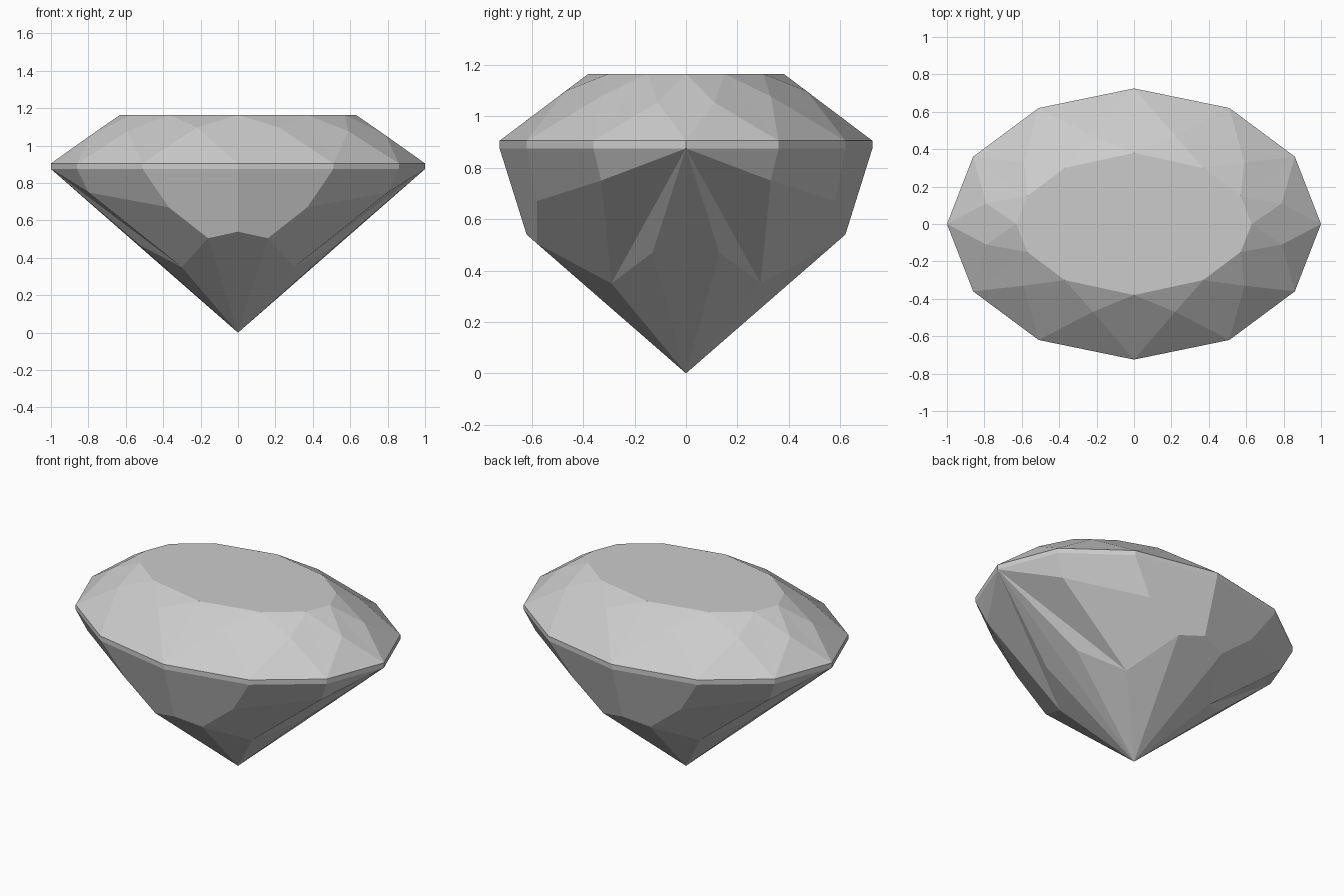
import bpy
import bmesh
from mathutils import Vector

cube = bpy.data.objects.get("Cube")
if cube:
    bpy.data.objects.remove(cube, do_unlink=True)

TABLE_Z, TOP_Z, BELT_Z = 1.165, 0.905, 0.875
CORE = Vector((0, 0, 0.8))

stone = bpy.data.materials.new("pale grey stone")
stone.use_nodes = True
grey = (0.6, 0.6, 0.6, 1)
stone.diffuse_color = grey
stone.node_tree.nodes["Principled BSDF"].inputs["Base Color"].default_value = grey


def ring(outline, z):
    return [(x, y, z) for x, y in outline]


def facet_part(name, facets):
    """Build one quarter of a part from its facets and mirror it across x and y."""
    bm = bmesh.new()
    for corners in facets:
        face = bm.faces.new([bm.verts.new(c) for c in corners])
        face.normal_update()
        if face.normal.dot(face.calc_center_median() - CORE) < 0:
            face.normal_flip()
    bmesh.ops.remove_doubles(bm, verts=bm.verts, dist=0.0005)
    mesh = bpy.data.meshes.new(name)
    bm.to_mesh(mesh)
    bm.free()
    mesh.materials.append(stone)
    part = bpy.data.objects.new(name, mesh)
    bpy.context.collection.objects.link(part)
    mirror = part.modifiers.new("quarter mirror", 'MIRROR')
    mirror.use_axis = (True, True, False)
    return part


# Quarter outlines, running from the long side (y axis) to the tip (x axis)
belt = [(0, 0.725), (0.51, 0.62), (0.86, 0.36), (1, 0)]
upper, lower = ring(belt, TOP_Z), ring(belt, BELT_Z)
table = ring([(0, 0.38), (0.37, 0.30), (0.57, 0.15), (0.63, 0)], TABLE_Z)
mids = [(0.22, 0.47, 1.097), (0.59, 0.33, 1.077), (0.79, 0.11, 1.054)]

# Crown: flat table, star facets, belt triangles and kites split along their ridge
crown = [table + [(0, 0, TABLE_Z)]]
for i, mid in enumerate(mids):
    crown += [(table[i], table[i + 1], mid), (upper[i], upper[i + 1], mid),
              (table[i], upper[i], mid), (table[i + 1], upper[i + 1], mid)]
facet_part("crown", crown)

# Girdle: thin vertical band
facet_part("girdle", [(lower[i], lower[i + 1], upper[i + 1], upper[i])
                      for i in range(len(mids))])

# Pavilion: facets running down to the point
point = (0, 0, 0)
side_keel, side_corner = (0, 0.62, 0.54), (0.16, 0.58, 0.505)
shoulder, tip_shoulder = (0.37, 0.58, 0.67), (0.80, 0.33, 0.75)
hip, tip_keel = (0.30, 0.29, 0.35), (0.53, 0.13, 0.47)
facet_part("pavilion", [
    (lower[0], lower[1], shoulder, side_corner, side_keel),
    (lower[1], lower[2], tip_shoulder, shoulder),
    (lower[2], lower[3], tip_shoulder),
    (tip_shoulder, shoulder, side_corner, hip),
    (side_keel, side_corner, point),
    (side_corner, hip, point),
    (lower[3], tip_shoulder, hip),
    (lower[3], hip, tip_keel),
    (tip_keel, hip, point),
    (lower[3], tip_keel, point),
])
